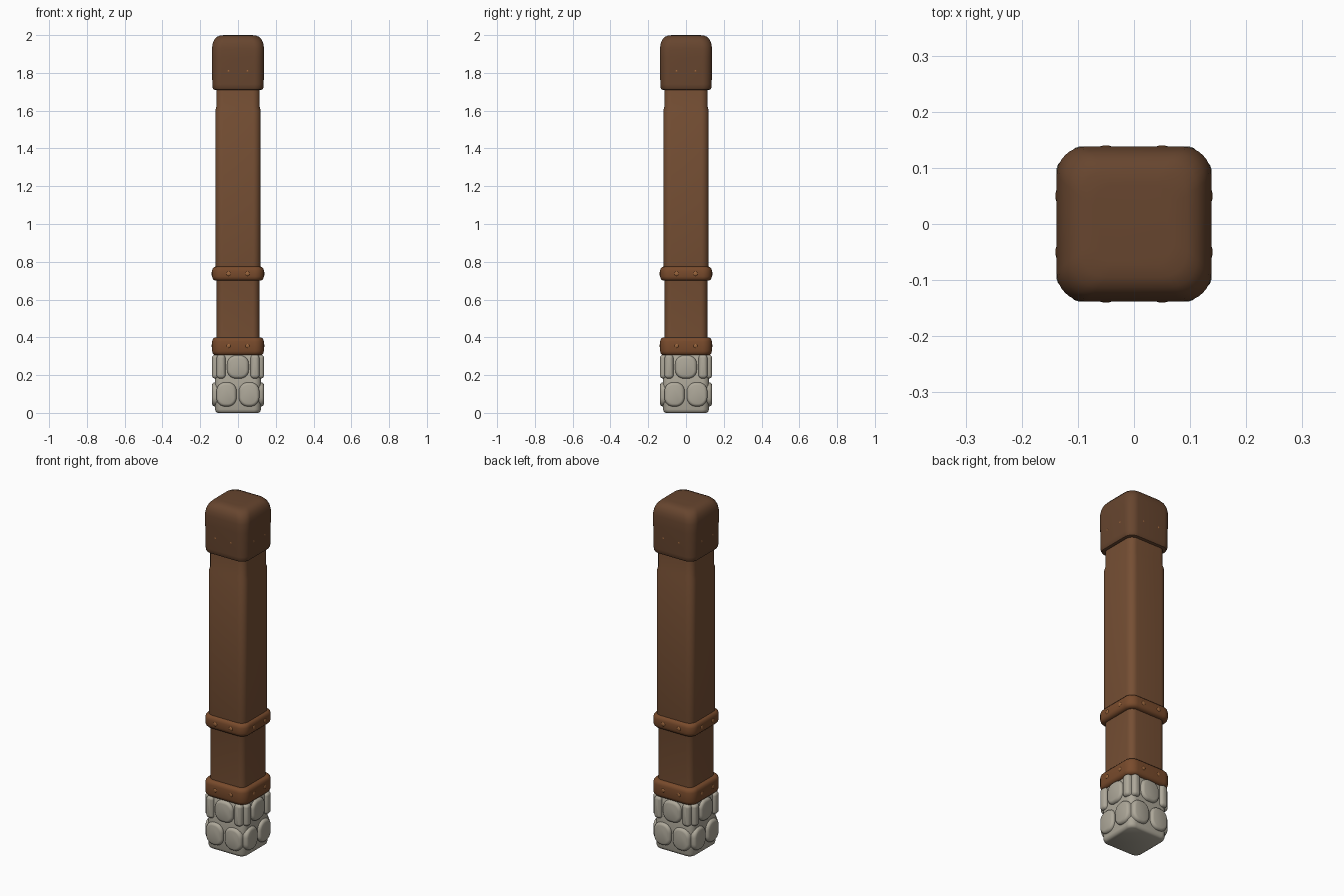
import bpy, bmesh, math
from mathutils import Matrix, Vector

if "Cube" in bpy.data.objects:
    bpy.data.objects.remove(bpy.data.objects["Cube"])


def material(name, rgb):
    m = bpy.data.materials.new(name)
    m.diffuse_color = (*rgb, 1)
    m.use_nodes = True
    m.node_tree.nodes["Principled BSDF"].inputs["Base Color"].default_value = m.diffuse_color
    return m


WOOD = material("wood", (0.18, 0.078, 0.034))
CAP_WOOD = material("cap_wood", (0.135, 0.06, 0.028))
STRAP = material("strap", (0.19, 0.07, 0.025))
STONE = material("stone", (0.42, 0.39, 0.32))
RIVET = material("rivet", (0.32, 0.13, 0.045))


def finish(name, bm, mat, angle=40):
    bmesh.ops.recalc_face_normals(bm, faces=bm.faces)
    me = bpy.data.meshes.new(name)
    bm.to_mesh(me)
    bm.free()
    me.materials.append(mat)
    ob = bpy.data.objects.new(name, me)
    bpy.context.collection.objects.link(ob)
    bpy.ops.object.select_all(action='DESELECT')
    ob.select_set(True)
    bpy.context.view_layer.objects.active = ob
    bpy.ops.object.shade_smooth_by_angle(angle=math.radians(angle))
    return ob


def loft(bm, rings, matrix=Matrix(), steps=6):
    """Skin rounded rectangles given as (z, half_x, half_y, corner_radius)."""
    loops = []
    for z, hx, hy, r in rings:
        loop = []
        for q, (sx, sy) in enumerate([(1, 1), (-1, 1), (-1, -1), (1, -1)]):
            for i in range(steps + 1):
                a = math.pi / 2 * (q + i / steps)
                p = Vector((sx * (hx - r) + r * math.cos(a),
                            sy * (hy - r) + r * math.sin(a), z))
                loop.append(bm.verts.new(matrix @ p))
        loops.append(loop)
    n = len(loops[0])
    for lo, hi in zip(loops, loops[1:]):
        for i in range(n):
            bm.faces.new((lo[i], lo[(i + 1) % n], hi[(i + 1) % n], hi[i]))
    bm.faces.new(loops[0][::-1])
    bm.faces.new(loops[-1])


def square_part(name, profile, mat):
    bm = bmesh.new()
    loft(bm, [(z, h, h, r) for z, h, r in profile], steps=8)
    return finish(name, bm, mat)


def side_frame(side, x, z):
    """Local x across the face, local y up, local z outward."""
    return (Matrix.Rotation(side * math.pi / 2, 4, 'Z')
            @ Matrix.Translation((x, 0, z))
            @ Matrix.Rotation(math.pi / 2, 4, 'X'))


# Wooden shaft, slightly thicker above the middle strap
square_part("shaft", [(0.28, 0.113, 0.035), (0.71, 0.113, 0.035),
                      (0.74, 0.12, 0.04), (1.60, 0.12, 0.04),
                      (1.62, 0.115, 0.038), (1.80, 0.115, 0.038)], WOOD)

# Cap with a softly rounded top
square_part("cap", [(1.71, 0.122, 0.04), (1.713, 0.13, 0.046),
                    (1.722, 0.135, 0.05), (1.74, 0.136, 0.05),
                    (1.88, 0.138, 0.052), (1.93, 0.138, 0.052),
                    (1.955, 0.134, 0.052), (1.975, 0.126, 0.052),
                    (1.99, 0.113, 0.05), (1.998, 0.095, 0.046),
                    (2.0, 0.07, 0.036)], CAP_WOOD)


# Two straps with rounded edges
def strap(name, z0, z1):
    e = 0.022
    low = [(z0, 0.116, 0.036), (z0 + e * 0.12, 0.127, 0.043),
           (z0 + e * 0.5, 0.134, 0.048), (z0 + e, 0.137, 0.05)]
    high = [(z0 + z1 - z, h, r) for z, h, r in reversed(low)]
    square_part(name, low + high, STRAP)


strap("middle_strap", 0.70, 0.775)
strap("lower_strap", 0.305, 0.40)

# Domed rivets, two on each side
for name, z, r, out in [("middle_strap_rivets", 0.737, 0.012, 0.136),
                        ("lower_strap_rivets", 0.355, 0.011, 0.136),
                        ("cap_rivets", 1.81, 0.006, 0.136)]:
    bm = bmesh.new()
    for side in range(4):
        for x in (-0.05, 0.05):
            m = (side_frame(side, x, z) @ Matrix.Translation((0, 0, out))
                 @ Matrix.Diagonal((1, 1, 0.35, 1)))
            bmesh.ops.create_uvsphere(bm, u_segments=12, v_segments=8,
                                      radius=r, matrix=m)
    finish(name, bm, RIVET)

# Mortar core of the base
square_part("base_core", [(0, 0.108, 0.03), (0.006, 0.117, 0.034),
                          (0.018, 0.121, 0.036), (0.30, 0.121, 0.036),
                          (0.31, 0.115, 0.034)], STONE)

# Domed stones on each side: (x, z, half width, half height, corner radius)
STONES = [(-0.061, 0.098, 0.053, 0.064, 0.046),
          (0.059, 0.098, 0.054, 0.064, 0.048),
          (0.0, 0.243, 0.057, 0.061, 0.045),
          (-0.09, 0.245, 0.023, 0.063, 0.018),
          (0.09, 0.245, 0.023, 0.063, 0.018)]
DOME = [(0.095, 0), (0.124, 0), (0.131, 0.003), (0.1355, 0.008), (0.138, 0.015)]
bm = bmesh.new()
for side in range(4):
    for x, z, hx, hz, r in STONES:
        loft(bm, [(d, hx - i, hz - i, r - i) for d, i in DOME],
             side_frame(side, x, z))
finish("base_stones", bm, STONE, 50)
